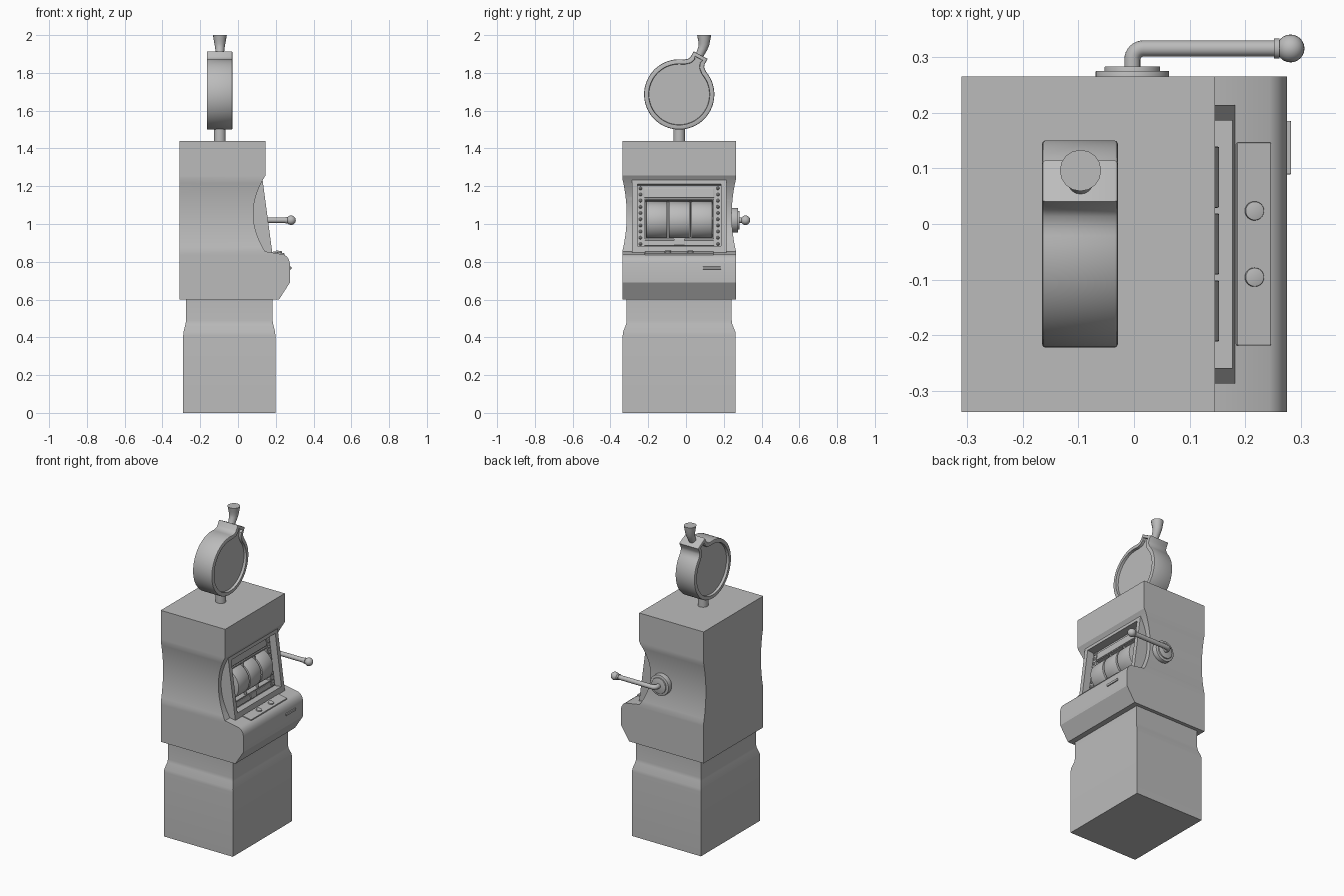
import bpy, bmesh, math
from mathutils import Matrix, Vector

cube = bpy.data.objects.get("Cube")
if cube:
    bpy.data.objects.remove(cube)

grey = bpy.data.materials.new("plain_grey")
grey.use_nodes = True
grey.diffuse_color = (0.5, 0.5, 0.5, 1)
grey.node_tree.nodes["Principled BSDF"].inputs["Base Color"].default_value = (0.5, 0.5, 0.5, 1)

MID = -0.036                      # centre of the cabinet across y
TILT = Matrix.Translation((0.155, MID, 1.047)) @ Matrix.Rotation(-math.atan2(0.05, 0.375), 4, 'Y')
PANEL = -0.05                     # depth of the display panel behind the frame


def select(ob):
    bpy.ops.object.select_all(action='DESELECT')
    ob.select_set(True)
    bpy.context.view_layer.objects.active = ob


def finish(ob, smooth=True):
    ob.data.materials.append(grey)
    if smooth:
        select(ob)
        bpy.ops.object.shade_smooth_by_angle(angle=math.radians(30))
    return ob


def from_bmesh(name, bm, matrix=None, bevel=0, smooth=True):
    if bevel:
        edges = [e for e in bm.edges if e.calc_face_angle(0) > 0.8]
        bmesh.ops.bevel(bm, geom=edges, offset=bevel, segments=2, affect='EDGES', profile=0.5)
    bmesh.ops.recalc_face_normals(bm, faces=bm.faces)
    if matrix:
        bm.transform(matrix)
    mesh = bpy.data.meshes.new(name)
    bm.to_mesh(mesh)
    bm.free()
    ob = bpy.data.objects.new(name, mesh)
    bpy.context.collection.objects.link(ob)
    return finish(ob, smooth)


def box(name, centre, size, matrix=None, bevel=0):
    bm = bmesh.new()
    bmesh.ops.create_cube(bm, size=1, matrix=Matrix.Translation(centre) @ Matrix.Diagonal((*size, 1)))
    return from_bmesh(name, bm, matrix, bevel, smooth=False)


def cylinder(name, centre, radius, depth, axis='Z', matrix=None, bevel=0, top=None):
    bm = bmesh.new()
    turn = {'X': Matrix.Rotation(math.pi / 2, 4, 'Y'),
            'Y': Matrix.Rotation(-math.pi / 2, 4, 'X'), 'Z': Matrix()}[axis]
    bmesh.ops.create_cone(bm, cap_ends=True, segments=40, radius1=radius,
                          radius2=radius if top is None else top, depth=depth,
                          matrix=Matrix.Translation(centre) @ turn)
    return from_bmesh(name, bm, matrix, bevel)


def ball(name, centre, radius, matrix=None, segments=24):
    bm = bmesh.new()
    bmesh.ops.create_uvsphere(bm, u_segments=segments, v_segments=segments // 2, radius=radius,
                              matrix=Matrix.Translation(centre))
    return from_bmesh(name, bm, matrix)


def loft(name, rows):
    """Rectangular sections: z, back x, front x, half width."""
    bm = bmesh.new()
    rings = [[bm.verts.new(p) for p in ((b, MID - w, z), (f, MID - w, z), (f, MID + w, z), (b, MID + w, z))]
             for z, b, f, w in rows]
    for low, high in zip(rings, rings[1:]):
        for i in range(4):
            j = (i + 1) % 4
            bm.faces.new((low[i], low[j], high[j], high[i]))
    bm.faces.new(rings[0])
    bm.faces.new(rings[-1])
    return from_bmesh(name, bm)


def prism(bm, points, direction):
    face = bm.faces.new([bm.verts.new(p) for p in points])
    new = bmesh.ops.extrude_face_region(bm, geom=[face], use_keep_orig=True)["geom"]
    bmesh.ops.translate(bm, vec=direction, verts=[v for v in new if isinstance(v, bmesh.types.BMVert)])
    bmesh.ops.recalc_face_normals(bm, faces=bm.faces)


def tube(name, points, radii, depth):
    curve = bpy.data.curves.new(name, 'CURVE')
    curve.dimensions = '3D'
    curve.bevel_depth, curve.bevel_resolution, curve.use_fill_caps = depth, 6, True
    spline = curve.splines.new('POLY')
    spline.points.add(len(points) - 1)
    for sp, p, r in zip(spline.points, points, radii):
        sp.co, sp.radius = (*p, 1), r
    ob = bpy.data.objects.new(name, curve)
    bpy.context.collection.objects.link(ob)
    select(ob)
    bpy.ops.object.convert(target='MESH')
    return finish(bpy.context.object)


def cut(targets, cutter):
    for ob in targets:
        mod = ob.modifiers.new("cut", 'BOOLEAN')
        mod.operation, mod.solver, mod.object = 'DIFFERENCE', 'EXACT', cutter
        select(ob)
        bpy.ops.object.modifier_apply(modifier=mod.name)
    bpy.data.objects.remove(cutter)


# Pedestal
BACK, HALF = -0.31, 0.301
loft("pedestal", [(0, -0.29, 0.198, 0.299), (0.41, -0.29, 0.198, 0.299), (0.43, -0.288, 0.196, 0.297),
                  (0.47, -0.278, 0.186, 0.281), (0.49, -0.275, 0.183, 0.278), (0.61, -0.275, 0.183, 0.278)])

# Cabinet: shelf, hollowed middle and head
rows = [(0.6, BACK, 0.217, HALF), (0.69, BACK, 0.275, HALF), (0.79, BACK, 0.275, HALF),
        (0.812, BACK, 0.269, HALF), (0.828, BACK, 0.258, HALF), (0.838, BACK, 0.243, HALF)]
for i in range(17):
    t = i / 16
    bow = 4 * t * (1 - t)
    rows.append((0.855 + 0.385 * t, BACK, 0.143 - 0.008 * t - 0.058 * bow, HALF - 0.023 * bow))
rows += [(1.256, BACK, 0.145, HALF), (1.44, BACK, 0.145, HALF)]
cabinet = loft("cabinet", rows)

# Sloping display frame, with its recess and reel window
bm = bmesh.new()
prism(bm, [(x, MID - 0.25, z) for x, z in ((0.13, 1.235), (0.04, 1.235), (0.04, 0.84), (0.1827, 0.84))],
      (0, 0.5, 0))
frame = from_bmesh("display_frame", bm, smooth=False)
cut([cabinet, frame], box("recess_cutter", (0.02, 0, 0), (0.14, 0.444, 0.33), TILT))
cut([cabinet, frame], box("window_cutter", (PANEL - 0.02, 0, -0.015), (0.08, 0.356, 0.2), TILT))
for ob in (cabinet, frame):
    select(ob)
    bpy.ops.object.shade_smooth_by_angle(angle=math.radians(30))

# Reels and window trim
for i in (-1, 0, 1):
    cylinder("reel", (PANEL - 0.055, 0.12 * i, -0.015), 0.1, 0.11, 'Y', TILT, 0.003)
for s in (-1, 1):
    box("window_post", (PANEL, 0.06 * s, -0.015), (0.016, 0.006, 0.2), TILT)
    box("window_side", (PANEL, 0.181 * s, -0.015), (0.02, 0.007, 0.214), TILT)
    box("window_rail", (PANEL, 0, -0.015 + 0.1035 * s), (0.02, 0.356, 0.007), TILT)
    # Rows of small lamps
    box("lamp_strip", (PANEL, 0.205 * s, 0), (0.012, 0.028, 0.322), TILT)
    for k in range(10):
        ball("lamp", (PANEL + 0.006, 0.205 * s, -0.148 + 0.033 * k), 0.009, TILT, 10)
box("upper_plaque", (PANEL, 0, 0.123), (0.016, 0.37, 0.05), TILT, 0.003)
box("lower_plaque", (PANEL, 0, -0.143), (0.014, 0.37, 0.03), TILT, 0.003)
box("centre_badge", (PANEL + 0.006, 0, -0.139), (0.018, 0.056, 0.034), TILT, 0.003)

# Button plate and buttons on the shelf
SHELF = Matrix.Translation((0.2145, MID, 0.843)) @ Matrix.Rotation(0.168, 4, 'Y')
box("button_plate", (0, 0, 0), (0.063, 0.365, 0.014), SHELF, 0.003)
for s in (-1, 1):
    cylinder("button", (0, 0.0595 * s, 0.008), 0.017, 0.014, 'Z', SHELF, 0.002)

# Coin slot
box("coin_slot", (0.276, 0.137, 0.767), (0.012, 0.096, 0.014), None, 0.002)

# Pull lever
for radius, out in ((0.066, 0.275), (0.05, 0.283)):
    cylinder("lever_mount", (-0.003, (0.23 + out) / 2, 1.02), radius, out - 0.23, 'Y', None, 0.002)
bend = [(0.017 - 0.02 * math.cos(a), 0.295 + 0.02 * math.sin(a), 1.02)
        for a in (k * math.pi / 16 for k in range(9))]
path = [(-0.003, 0.26, 1.02)] + bend + [(0.255, 0.315, 1.02)]
tube("lever_rod", path, [1] * len(path), 0.0145)
cylinder("lever_collar", (0.256, 0.315, 1.02), 0.018, 0.01, 'X')
ball("lever_knob", (0.281, 0.315, 1.02), 0.025)

# Round sign on its post, with a mouth at the upper side
cylinder("sign_post", (-0.096, MID, 1.475), 0.031, 0.09)
LEAN, RADIUS, HUB = math.radians(61.4), 0.186, Vector((0, MID, 1.686))
mouth = [(0.175, -0.065), (0.19, -0.047), (0.205, -0.042), (0.237, -0.042)]
outline = mouth + [(r, -t) for r, t in reversed(mouth)]
start = math.radians(24)
for k in range(65):
    a = start + (2 * math.pi - 2 * start) * k / 64
    outline.append((RADIUS * math.cos(a), RADIUS * math.sin(a)))
spin = Matrix.Rotation(LEAN, 4, 'X')
bm = bmesh.new()
prism(bm, [HUB + spin @ Vector((0, r, t)) + Vector((-0.165, 0, 0)) for r, t in outline], (0.136, 0, 0))
sides = [f for f in bm.faces if abs(f.normal.x) > 0.9]
rim = [e for f in sides for e in f.edges]
bmesh.ops.bevel(bm, geom=rim, offset=0.006, segments=2, affect='EDGES', profile=0.5)
sides = [f for f in bm.faces if len(f.verts) > 20]
bmesh.ops.inset_individual(bm, faces=sides, thickness=0.018, depth=0)
bmesh.ops.inset_individual(bm, faces=sides, thickness=0.002, depth=-0.016)
from_bmesh("round_sign", bm)

# Curved stopper above the sign
tube("stopper", [(-0.096, 0.06, 1.87), (-0.096, 0.077, 1.905), (-0.096, 0.089, 1.93),
                 (-0.096, 0.095, 1.95), (-0.096, 0.096, 1.975), (-0.096, 0.096, 2.0)],
     [0.55, 0.6, 0.67, 0.76, 0.88, 1], 0.037)
